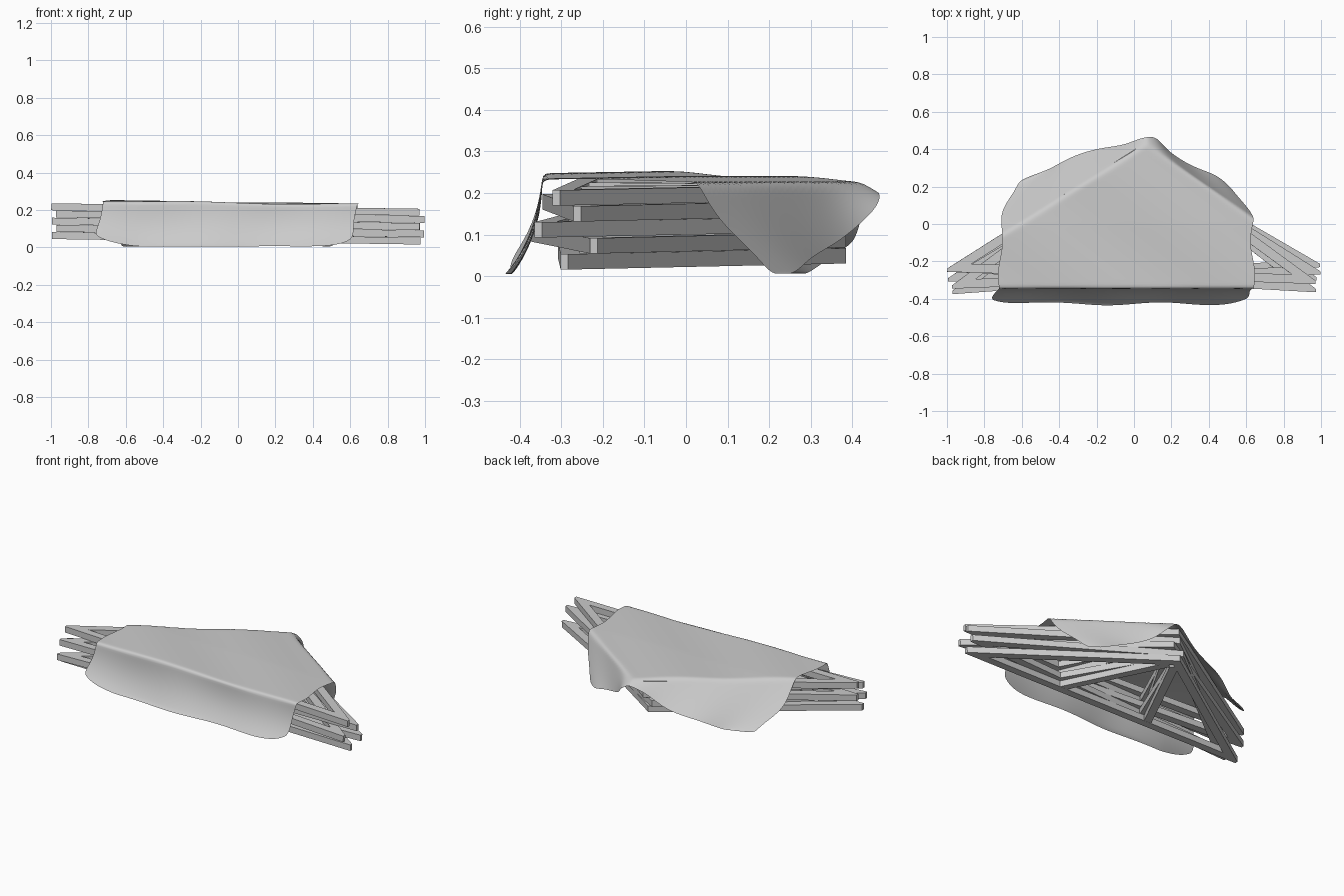
import bpy, bmesh, math
from mathutils import Vector

if "Cube" in bpy.data.objects:
    bpy.data.objects.remove(bpy.data.objects["Cube"])

THICK, PITCH = 0.037, 0.0385
TILT = math.radians(0.85)


def plank(bm, outline, thick=THICK):
    """Add a flat timber with the given plan outline."""
    vs = [bm.verts.new((x, y, -thick / 2)) for x, y in outline]
    face = bm.faces.new(vs)
    new = bmesh.ops.extrude_face_region(bm, geom=[face])["geom"]
    top = [g for g in new if isinstance(g, bmesh.types.BMVert)]
    bmesh.ops.translate(bm, verts=top, vec=(0, 0, thick))


def finish(name, bm):
    bmesh.ops.recalc_face_normals(bm, faces=bm.faces)
    me = bpy.data.meshes.new(name)
    bm.to_mesh(me)
    bm.free()
    ob = bpy.data.objects.new(name, me)
    bpy.context.collection.objects.link(ob)
    return ob


def roof_truss(name, x, y, z, turn):
    bm = bmesh.new()
    # bottom chord with pointed heels
    plank(bm, [(-0.985, 0), (0.985, 0), (0.985, 0.014), (0.935, 0.047),
               (-0.935, 0.047), (-0.985, 0.014)])
    for s in (-1, 1):
        # rafter, then web from chord to apex
        plank(bm, [(s * px, py) for px, py in
                   [(0.985, 0.008), (0.985, 0.018), (0, 0.69), (0, 0.632),
                    (0.86, 0.045)]])
        plank(bm, [(s * px, py) for px, py in
                   [(0.34, 0.03), (0.29, 0.03), (0, 0.60), (0.04, 0.63)]],
              THICK * 0.98)
    ob = finish(name, bm)
    ob.location = (x, y, z)
    ob.rotation_euler = (0, TILT, math.radians(turn))


# Stack of five trusses, each slightly shifted and turned
stack = [(-0.01, -0.305, 0.2), (0.013, -0.303, 4.2), (-0.012, -0.31, -3.2),
         (0.012, -0.308, 2.2), (-0.014, -0.288, -1.9)]
for i, (x, y, turn) in enumerate(stack):
    roof_truss(f"roof_truss_{i + 1}", x, y, 0.049 + i * PITCH, turn)


# Tarpaulin: flat sheet folded down over the front and both rafter edges
APEX = Vector((0.07, 0.425))
RIGHT = Vector((0.57, 0.82)).normalized()
LEFT = Vector((-0.53, 0.85)).normalized()
FRONT = -0.345


def drape(u, v):
    x = -0.72 + 1.36 * u
    back = 0.45 + 0.012 * math.sin(20 * u) + 0.03 * math.exp(-((x - 0.08) / 0.12) ** 2)
    y = -0.60 + (back + 0.60) * v
    x += 0.012 * math.sin(y * 17) * (2 * u - 1)
    # round off the corners of the sheet
    cu, cv = 2 * u - 1, 2 * v - 1
    x -= 0.045 * cu * abs(cu) ** 5 * abs(cv) ** 8
    y -= 0.045 * cv * abs(cv) ** 5 * abs(cu) ** 8
    z = 0.240 - 0.014 * x + 0.004 * math.sin(7 * x + 9 * y) - 0.02 * max(0, y)
    p = Vector((x, y))
    if y < FRONT:                                             # front flap
        d = FRONT - y
        t = d / 0.255
        drop = d * (0.96 - 0.14 * max(0, x) - 0.3 * max(0, -x - 0.5))
        p.y = FRONT - 0.015 * t - 0.07 * t ** 2.5
        p.y += 0.008 * t * math.sin(11 * x)
        p.x -= 0.09 * min(t, 0.8) * max(0, -x - 0.3) / 0.4
        return (p.x, p.y, max(0.003, z - drop))
    if x > APEX.x:
        n, lean, fall, reach = RIGHT, 0.30, 1.06, 0.26
    else:
        n, lean, fall, reach = LEFT, 0.72, 0.92, 0.31
    d = (p - APEX).dot(n)
    if d > 0:                                                 # back flaps
        e = reach * math.tanh(d / reach)
        near = math.exp(-((x - APEX.x) / 0.1) ** 2)           # apex sticks out
        lean = lean + (0.95 - lean) * near
        foot = p - n * d
        p = foot + n * (lean * e + 0.012 * math.sin(14 * x) * d / 0.3)
        z -= e * fall * (1 - 0.3 * near)
    return (p.x, p.y, max(0.006, z))


NU, NV = 90, 76
bm = bmesh.new()
grid = [[bm.verts.new(drape(i / NU, j / NV)) for i in range(NU + 1)]
        for j in range(NV + 1)]
for j in range(NV):
    for i in range(NU):
        f = bm.faces.new((grid[j][i], grid[j][i + 1],
                          grid[j + 1][i + 1], grid[j + 1][i]))
        f.smooth = True
tarp = finish("tarpaulin", bm)
soft = tarp.modifiers.new("soft_folds", 'SMOOTH')
soft.factor, soft.iterations = 0.5, 4
